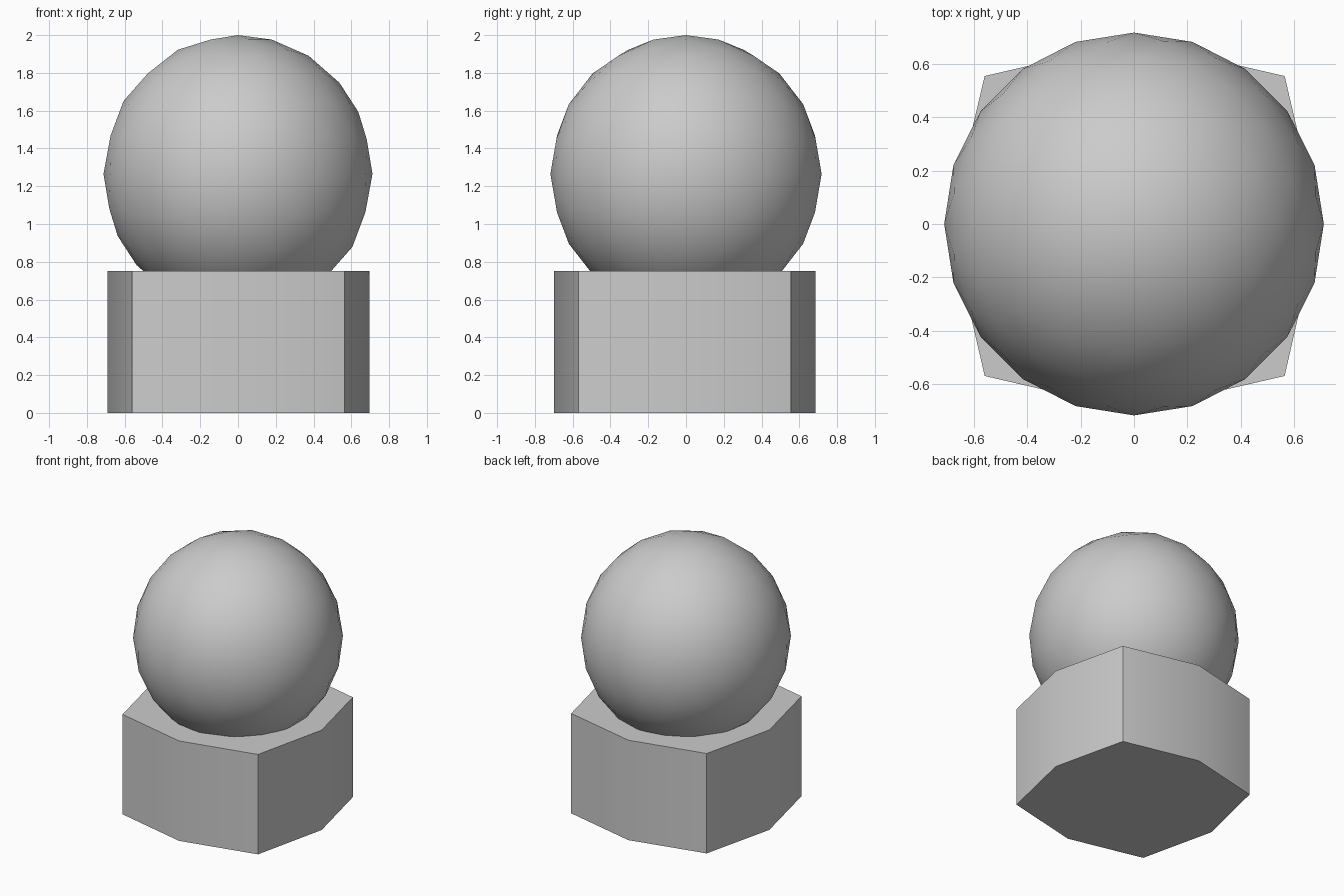
import bpy, bmesh, math

if "Cube" in bpy.data.objects:
    bpy.data.objects.remove(bpy.data.objects["Cube"])

# eight-sided base block: square corners with bulged side midpoints
outline = [(0.695, 0), (0.565, 0.555), (0, 0.685), (-0.56, 0.555),
           (-0.692, 0), (-0.56, -0.57), (0, -0.70), (0.565, -0.57)]
bm = bmesh.new()
bottom = bm.faces.new([bm.verts.new((x, y, 0)) for x, y in outline])
top = bmesh.ops.extrude_face_region(bm, geom=[bottom])
bmesh.ops.translate(bm, vec=(0, 0, 0.75),
                    verts=[g for g in top["geom"] if isinstance(g, bmesh.types.BMVert)])
bmesh.ops.recalc_face_normals(bm, faces=bm.faces)
mesh = bpy.data.meshes.new("base_block")
bm.to_mesh(mesh)
bm.free()
base = bpy.data.objects.new("base_block", mesh)
bpy.context.collection.objects.link(base)
bpy.context.view_layer.objects.active = base
base.select_set(True)
bpy.ops.object.shade_smooth_by_angle(angle=math.radians(40))
base.select_set(False)

# coarse faceted ball resting in the block, smooth shaded
bpy.ops.mesh.primitive_ico_sphere_add(subdivisions=3, radius=1, location=(0, 0, 1.265))
ball = bpy.context.object
ball.name = "ball"
ball.scale = (0.712, 0.718, 0.735)
bpy.ops.object.transform_apply(location=False, rotation=False, scale=True)
bpy.ops.object.shade_smooth()
